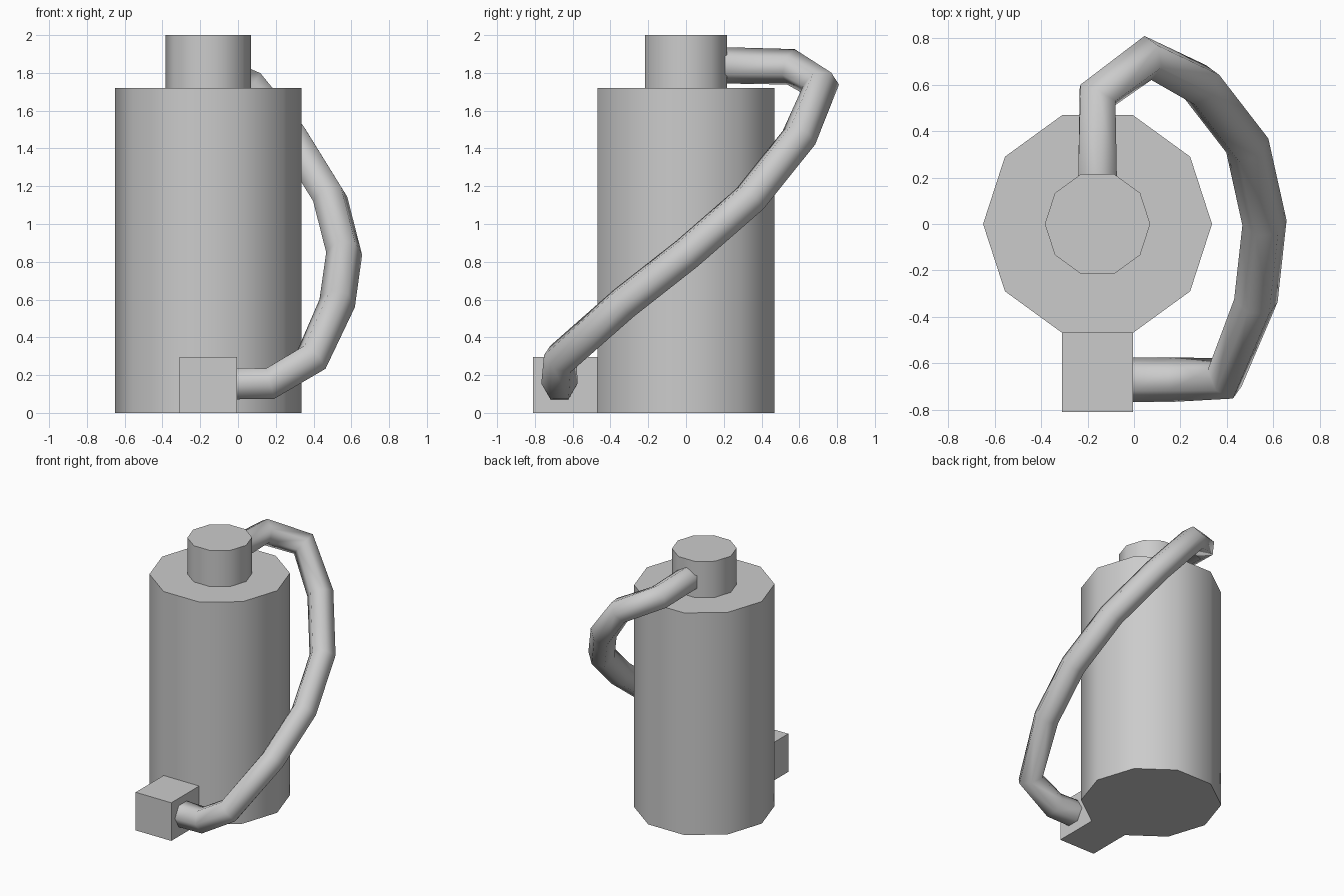
import bpy
from math import radians

if "Cube" in bpy.data.objects:
    bpy.data.objects.remove(bpy.data.objects["Cube"])

CX = -0.157  # axis of the tank


def cylinder(name, radius, z0, z1):
    """Ten-sided cylinder with a corner on +x and smooth sides."""
    bpy.ops.mesh.primitive_cylinder_add(
        vertices=10, radius=radius, depth=z1 - z0,
        location=(CX, 0, (z0 + z1) / 2), rotation=(0, 0, radians(18)))
    ob = bpy.context.object
    ob.name = name
    bpy.ops.object.shade_smooth_by_angle(angle=radians(45))
    return ob


# Tank body and neck
cylinder("tank_body", 0.493, 0, 1.72)
cylinder("tank_neck", 0.227, 1.72, 2.0)

# Outlet block at the foot of the tank
bpy.ops.mesh.primitive_cube_add(size=1, location=(CX, -0.63, 0.1475))
block = bpy.context.object
block.name = "outlet_block"
block.scale = (0.305, 0.36, 0.295)

# Six-sided hose winding from the block round to the neck
path = [(-0.015, -0.67, 0.155), (0.17, -0.67, 0.155), (0.39, -0.665, 0.285),
        (0.525, -0.33, 0.58), (0.562, 0.005, 0.843), (0.488, 0.338, 1.133),
        (0.287, 0.598, 1.457), (0.06, 0.715, 1.735), (-0.157, 0.555, 1.832),
        (-0.157, 0.205, 1.84)]
curve = bpy.data.curves.new("hose", 'CURVE')
curve.dimensions = '3D'
curve.bevel_depth = 0.096
curve.bevel_resolution = 1
spline = curve.splines.new('POLY')
spline.points.add(len(path) - 1)
for point, co in zip(spline.points, path):
    point.co = (*co, 1)
hose = bpy.data.objects.new("hose", curve)
bpy.context.collection.objects.link(hose)
bpy.ops.object.select_all(action='DESELECT')
hose.select_set(True)
bpy.context.view_layer.objects.active = hose
bpy.ops.object.convert(target='MESH')
bpy.ops.object.shade_smooth()
